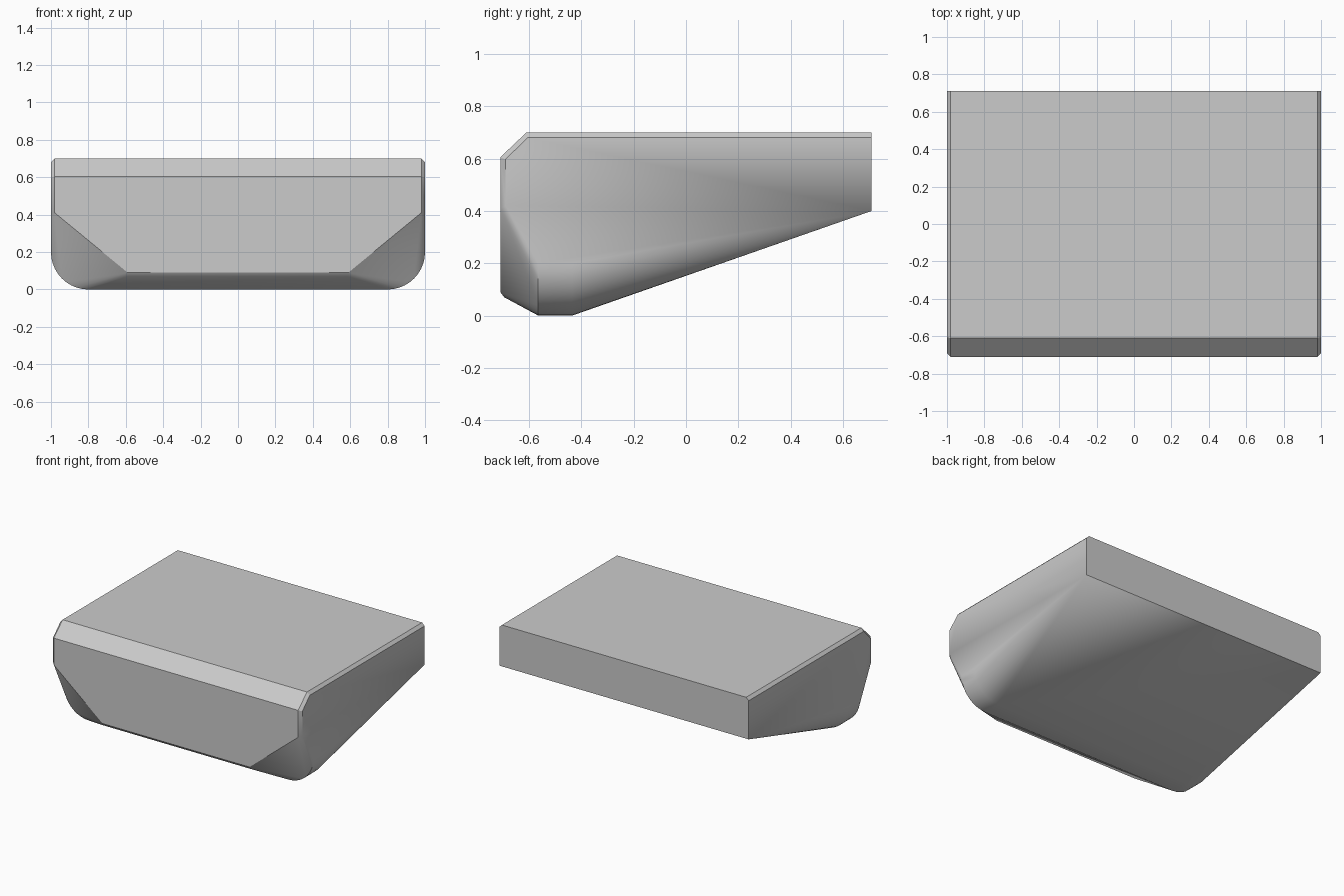
import bpy, bmesh
from math import sin, cos, pi, radians

if "Cube" in bpy.data.objects:
    bpy.data.objects.remove(bpy.data.objects["Cube"])

# One half of the wedge body's section points, mirrored in x below
pts = [
    # back end
    (1, .71, .40), (1, .71, .68), (.98, .71, .70),
    # top front slope with narrow side chamfer
    (.98, -.61, .70), (1, -.606, .68), (.98, -.71, .605), (1, -.69, .597),
    # front face and its clipped lower corner
    (.98, -.71, .41), (1, -.69, .42), (.59, -.71, .09), (.59, -.695, .07),
]
# rounded bottom corners at both ends of the flat base
STEPS = 10
for y in (-.565, -.435):
    for i in range(STEPS + 1):
        a = i / STEPS * pi / 2
        pts.append((.8 + .2 * cos(a), y, .2 - .2 * sin(a)))

bm = bmesh.new()
for x, y, z in pts:
    for s in (1, -1):
        bm.verts.new((s * x, y, z))
res = bmesh.ops.convex_hull(bm, input=bm.verts[:])
loose = [v for v in bm.verts if not v.link_faces]
bmesh.ops.delete(bm, geom=loose, context='VERTS')
bmesh.ops.dissolve_limit(bm, angle_limit=radians(.5), verts=bm.verts[:], edges=bm.edges[:])
bmesh.ops.recalc_face_normals(bm, faces=bm.faces[:])

mesh = bpy.data.meshes.new("wedge_body")
bm.to_mesh(mesh)
bm.free()
body = bpy.data.objects.new("wedge_body", mesh)
bpy.context.collection.objects.link(body)

# smooth rounded corners, crisp chamfers
bpy.context.view_layer.objects.active = body
body.select_set(True)
bpy.ops.object.shade_smooth_by_angle(angle=radians(20))
